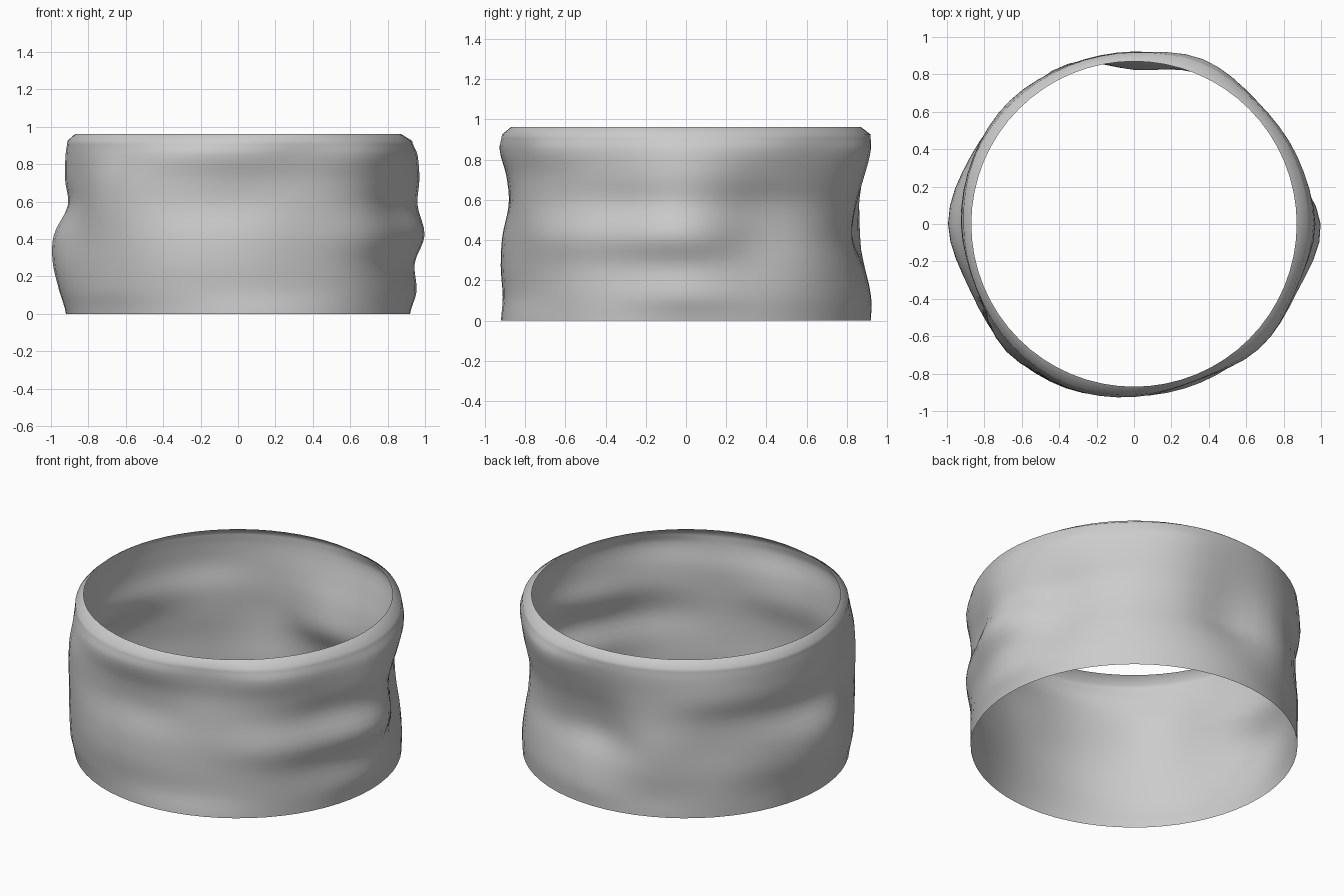
import bpy, bmesh, math

SEG, SUB = 64, 4
N = 16  # control angles, every 22.5 degrees starting at +x, counter-clockwise

# Control rings: (height, radius at each control angle, or one radius for all)
RINGS = [
    (0.00, [0.92]),
    (0.12, [.955, .925, .925, .925, .92, .915, .92, .925, .955, .94, .945, .935, .91, .90, .92, .925]),
    (0.27, [.945, .90, .915, .905, .885, .925, .92, .945, .99, .945, .955, .95, .918, .90, .925, .915]),
    (0.42, [.998, .88, .895, .875, .825, .925, .91, .94, .985, .93, .96, .945, .91, .90, .945, .945]),
    (0.58, [.96, .875, .89, .89, .845, .915, .91, .91, .91, .91, .965, .925, .878, .89, .92, .905]),
    (0.72, [.97, .92, .915, .925, .885, .915, .935, .93, .925, .91, .96, .93, .89, .885, .925, .925]),
    (0.85, [.96, .945, .93, .955, .915, .92, .93, .93, .922, .912, .935, .945, .925, .90, .945, .935]),
    (0.925, [.93, .925, .92, .93, .918, .915, .92, .925, .912, .91, .92, .925, .915, .90, .925, .92]),
]
RIM = (0.962, 0.87)


def cubic(a, b, c, d, t):
    return b + 0.5 * t * (c - a + t * (2*a - 5*b + 4*c - d + t * (3*(b - c) + d - a)))


def around(r, s):
    """Radius of one control ring at segment s, smoothly interpolated."""
    if len(r) == 1:
        return r[0]
    u = s * N / SEG
    i = int(u)
    return cubic(r[(i-1) % N], r[i % N], r[(i+1) % N], r[(i+2) % N], u - i)


# Dense profile for each segment, from the foot to the shoulder, then the rim
columns = []
for s in range(SEG):
    pts = [(z, around(r, s)) for z, r in RINGS]
    col = []
    for i in range(len(pts) - 1):
        p = [pts[max(0, min(len(pts) - 1, i + k))] for k in (-1, 0, 1, 2)]
        for k in range(SUB):
            t = k / SUB
            col.append((p[1][0] + (p[2][0] - p[1][0]) * t, cubic(*[q[1] for q in p], t)))
    col.append(pts[-1])
    col.append(RIM)
    columns.append(col)

# Open wavy band
bm = bmesh.new()
grid = []
for s, col in enumerate(columns):
    a = 2 * math.pi * s / SEG
    grid.append([bm.verts.new((r * math.cos(a), r * math.sin(a), z)) for z, r in col])
for s in range(SEG):
    g, h = grid[s], grid[(s + 1) % SEG]
    for k in range(len(g) - 1):
        f = bm.faces.new((g[k], h[k], h[k + 1], g[k + 1]))
        f.smooth = True
me = bpy.data.meshes.new("wavy_band")
bm.to_mesh(me)
bm.free()
bpy.context.collection.objects.link(bpy.data.objects.new("wavy_band", me))
